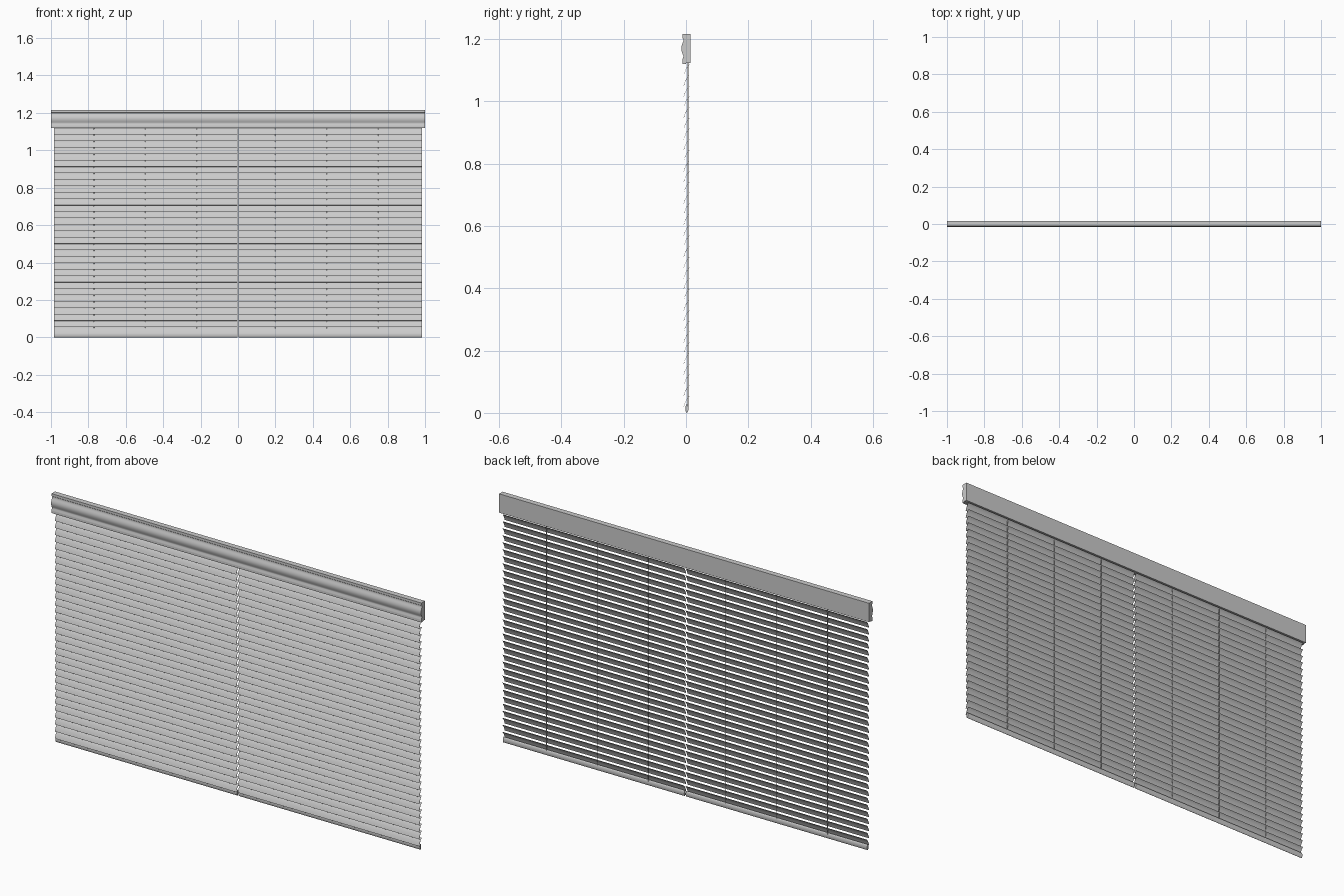
import bpy, bmesh
from math import cos, sin, pi

if "Cube" in bpy.data.objects:
    bpy.data.objects.remove(bpy.data.objects["Cube"])


def extrude_profile(name, profile, spans, offsets=(0.0,)):
    """Sweep a closed (y, z) outline along x for every span and z offset."""
    bm = bmesh.new()
    n = len(profile)
    for x0, x1 in spans:
        for dz in offsets:
            a = [bm.verts.new((x0, y, z + dz)) for y, z in profile]
            b = [bm.verts.new((x1, y, z + dz)) for y, z in profile]
            for i in range(n):
                j = (i + 1) % n
                bm.faces.new((a[i], a[j], b[j], b[i]))
            bm.faces.new(a[::-1])
            bm.faces.new(b)
    bmesh.ops.recalc_face_normals(bm, faces=bm.faces)
    mesh = bpy.data.meshes.new(name)
    bm.to_mesh(mesh)
    bm.free()
    ob = bpy.data.objects.new(name, mesh)
    bpy.context.collection.objects.link(ob)
    bpy.context.view_layer.objects.active = ob
    ob.select_set(True)
    bpy.ops.object.shade_smooth_by_angle(angle=0.6)
    ob.select_set(False)
    return ob


HALVES = [(-0.985, -0.004), (0.004, 0.985)]
PITCH, COUNT, FIRST = 0.0343, 32, 0.0205

# Moulded valance with the head rail behind it
front = [(-0.012, 1.215), (-0.012, 1.203), (-0.008, 1.200), (-0.008, 1.195)]
for i in range(9):  # rounded bulge
    t = i / 8
    front.append((-0.0085 - 0.0065 * sin(pi * t), 1.192 - 0.046 * t))
front += [(-0.0085, 1.142), (-0.0115, 1.135), (-0.012, 1.130), (-0.012, 1.120)]
back = [(0.0, 1.120), (0.0, 1.123), (0.015, 1.123), (0.015, 1.215)]
extrude_profile("valance", front + back, [(-1.0, 1.0)])

# Crowned slats: steep at the lower front edge, flatter at the upper back edge
p0, p1, p2 = (-0.0075, 0.0), (0.0005, 0.027), (0.0115, 0.0345)
curve = []
for i in range(7):
    t = i / 6
    curve.append(tuple((1 - t) ** 2 * a + 2 * t * (1 - t) * b + t * t * c
                       for a, b, c in zip(p0, p1, p2)))
slat = curve + [(y + 0.0007, z - 0.0005) for y, z in reversed(curve)]
extrude_profile("slats", slat, HALVES, [FIRST + PITCH * i for i in range(COUNT)])

# Bottom rails with an oval section
rail = [(0.003 + 0.005 * cos(2 * pi * i / 16), 0.014 + 0.014 * sin(2 * pi * i / 16))
        for i in range(16)]
extrude_profile("bottom_rails", rail, HALVES)

# Lift cords running down through the slats
for k, x in enumerate((-0.77, -0.495, -0.22, 0.2, 0.475, 0.75)):
    bpy.ops.mesh.primitive_cylinder_add(vertices=8, radius=0.0017, depth=1.11,
                                        location=(x, 0.0065, 0.575))
    bpy.context.object.name = f"lift_cord_{k + 1}"
    bpy.ops.object.shade_smooth_by_angle()
    bpy.context.object.select_set(False)

# Shift everything down so the rail rests exactly on the ground
lowest = min(v.co.z for v in bpy.data.objects["bottom_rails"].data.vertices)
for ob in bpy.context.collection.objects:
    ob.location.z -= lowest
